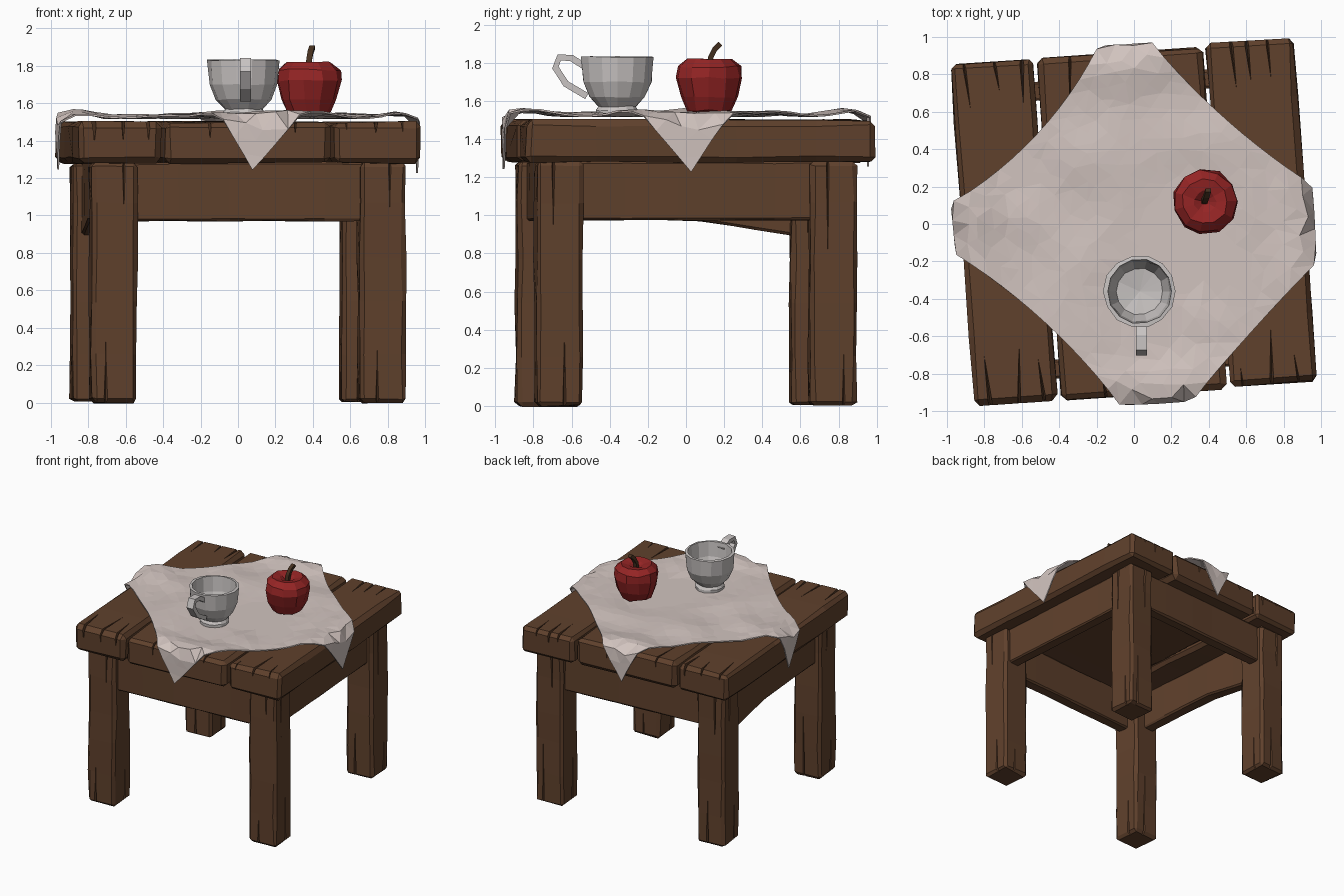
import bpy, bmesh, math, random
from mathutils import Vector, Matrix, noise

random.seed(4)
if "Cube" in bpy.data.objects:
    bpy.data.objects.remove(bpy.data.objects["Cube"])

TURN = math.radians(4)
TOP = 1.5


def material(name, rgb):
    m = bpy.data.materials.new(name)
    m.use_nodes = True
    m.diffuse_color = (*rgb, 1)
    bsdf = m.node_tree.nodes["Principled BSDF"]
    bsdf.inputs["Base Color"].default_value = (*rgb, 1)
    bsdf.inputs["Roughness"].default_value = 0.8
    return m


WOOD = material("brown wood", (0.115, 0.052, 0.025))
LINEN = material("pale linen", (0.64, 0.55, 0.52))
CHINA = material("grey china", (0.58, 0.55, 0.54))
RED = material("apple red", (0.30, 0.018, 0.018))
STEM = material("stem brown", (0.06, 0.03, 0.014))


def finish(bm, name, mat=None):
    bmesh.ops.recalc_face_normals(bm, faces=bm.faces)
    me = bpy.data.meshes.new(name)
    bm.to_mesh(me)
    bm.free()
    ob = bpy.data.objects.new(name, me)
    bpy.context.collection.objects.link(ob)
    if mat:
        me.materials.append(mat)
    return ob


def apply_modifiers(ob):
    bpy.context.view_layer.objects.active = ob
    for m in list(ob.modifiers):
        bpy.ops.object.modifier_apply(modifier=m.name)


def beam(name, lo, hi, axis, cracks=(), bevel=0.022, wobble=0.006, drop=0.0):
    """Rough chamfered timber with wedge cracks (root, tip, half width, depth)."""
    lo, hi = Vector(lo), Vector(hi)
    bm = bmesh.new()
    bmesh.ops.create_cube(bm, size=1)
    for v in bm.verts:
        v.co = (lo + hi) / 2 + v.co * (hi - lo)
    # Split along the length, chamfer, then roughen
    normal = Vector([float(i == axis) for i in range(3)])
    for t in (0.2, 0.42, 0.6, 0.83):
        bmesh.ops.bisect_plane(bm, geom=bm.verts[:] + bm.edges[:] + bm.faces[:],
                               plane_co=lo.lerp(hi, t), plane_no=normal)
    sharp = [e for e in bm.edges if e.calc_face_angle(0) > 1]
    bmesh.ops.bevel(bm, geom=sharp, offset=bevel, segments=1, affect='EDGES')
    for v in bm.verts:
        if v.co.z < (lo.z + hi.z) / 2:
            v.co.z -= drop * max(0, (v.co[axis] - 0.1) / 0.5)
        v.co += Vector([random.uniform(-wobble, wobble) for _ in range(3)])
    ob = finish(bm, name, WOOD)
    if cracks:
        cb = bmesh.new()
        for root, tip, w, d in cracks:
            root, tip, w, d = map(Vector, (root, tip, w, d))
            r = root + (root - tip).normalized() * 0.03
            up = d * 0.25
            verts = [cb.verts.new(p) for p in (r + w - up, r - w - up, r + d, tip - up)]
            bmesh.ops.convex_hull(cb, input=verts)
        cutter = finish(cb, "crack_cutter")
        mod = ob.modifiers.new("cracks", 'BOOLEAN')
        mod.operation, mod.solver, mod.object = 'DIFFERENCE', 'EXACT', cutter
        apply_modifiers(ob)
        bpy.data.objects.remove(cutter)
    ob.rotation_euler.z = TURN
    return ob


# Table top planks, split at both ends
planks = {"left": (0.45, 0.92, -0.905, 0.935), "middle": (-0.455, 0.43, -0.912, 0.915),
          "right": (-0.92, -0.475, -0.91, 0.92)}
for side, (x0, x1, y0, y1) in planks.items():
    cracks = []
    for end, inward in ((y0, 1), (y1, -1)):
        for t in (0.2, 0.5, 0.78):
            x = x0 + (x1 - x0) * (t + random.uniform(-0.1, 0.1))
            length = random.uniform(0.12, 0.4)
            cracks.append(((x, end, TOP), (x + random.uniform(-0.03, 0.03), end + inward * length, TOP),
                           (random.uniform(0.008, 0.018), 0, 0), (0, 0, -random.uniform(0.05, 0.12))))
    beam(f"{side}_plank", (x0, y0, 1.28), (x1, y1, TOP), 1, cracks, 0.028)

# Legs, cracked from foot and head
H, C = 0.122, 0.72
for sx, side in ((1, "left"), (-1, "right")):
    for sy, end in ((-1, "front"), (1, "back")):
        cx, cy = sx * C, sy * C
        cracks = []
        for n in (Vector((1, 0, 0)), Vector((-1, 0, 0)), Vector((0, 1, 0)), Vector((0, -1, 0))):
            across = Vector((n.y, n.x, 0))
            for z, up, off in ((0, 1, 0.035), (1.28, -1, -0.04)):
                p = Vector((cx, cy, z)) + n * H + across * (off + random.uniform(-0.02, 0.02))
                tip = p + Vector((0, 0, up * random.uniform(0.25, 0.65)))
                cracks.append((p, tip, across * 0.012, -n * 0.035))
        beam(f"{end}_{side}_leg", (cx - H, cy - H, 0), (cx + H, cy + H, 1.285), 2, cracks)

# Aprons between the legs
A, T, S = 0.745, 0.05, 0.62
for s, end in ((-1, "front"), (1, "back")):
    beam(f"{end}_apron", (-S, s * A - T, 0.97), (S, s * A + T, 1.285), 0, bevel=0.012, wobble=0.003)
for s, side in ((1, "left"), (-1, "right")):
    beam(f"{side}_apron", (s * A - T, -S, 0.975), (s * A + T, S, 1.285), 1,
         bevel=0.012, wobble=0.003, drop=0.08 if s < 0 else 0)

# Tablecloth: a wrinkled square laid cornerwise, folded over the table edges
N, EDGE = 18, 0.925
front, right, back, left = (Vector(p) for p in ((0.01, -1.215), (1.23, -0.04), (0.0, 1.2), (-1.21, 0.07)))
pinch = {"front_right": 0.03, "back_right": 0.10, "back_left": 0.17, "front_left": 0.12}
bm = bmesh.new()
bmesh.ops.create_grid(bm, x_segments=N, y_segments=N, size=1)
for v in bm.verts:
    u, w = v.co.x, v.co.y
    a, b = (u + 1) / 2, (w + 1) / 2
    p = front.lerp(right, a).lerp(left.lerp(back, a), b)
    # Pull each side of the square inward at its middle
    bow_u, bow_w = 1 - w * w, 1 - u * u
    if u > 0:
        p += Vector((-1, -1)) * 0.707 * pinch["back_right"] * u ** 2 * bow_u
    else:
        p += Vector((1, 1)) * 0.707 * pinch["front_left"] * u ** 2 * bow_u
    if w > 0:
        p += Vector((1, -1)) * 0.707 * pinch["back_left"] * w ** 2 * bow_w
    else:
        p += Vector((-1, 1)) * 0.707 * pinch["front_right"] * w ** 2 * bow_w
    if max(abs(u), abs(w)) < 0.99:
        p += Vector((random.uniform(-0.02, 0.02), random.uniform(-0.02, 0.02)))
    wave = noise.noise(Vector((p.x * 3.2, p.y * 3.2, 0.7)))
    z = TOP + 0.022 + 0.03 * max(0, wave + 0.1)
    # Raised hem close to the fold, then a straight drop beyond it
    far = max(abs(p.x), abs(p.y))
    z += 0.022 * max(0, 1 - abs(far - 0.84) / 0.14)
    over = max(0, far - EDGE)
    if over:
        k = 0 if abs(p.x) > abs(p.y) else 1
        p[k] = math.copysign(EDGE + min(over, 0.035) + 0.012 * wave, p[k])
        z -= max(0, over - 0.01)
    v.co = (p.x, p.y, z)
bmesh.ops.triangulate(bm, faces=bm.faces)
cloth = finish(bm, "tablecloth", LINEN)
thick = cloth.modifiers.new("thickness", 'SOLIDIFY')
thick.thickness, thick.offset = 0.01, 0
cloth.rotation_euler.z = TURN


def lathe(name, profile, sides, centre, mat, wobble=0.0):
    bm = bmesh.new()
    verts = [bm.verts.new((r, 0, z)) for r, z in profile]
    edges = [bm.edges.new(pair) for pair in zip(verts, verts[1:])]
    bmesh.ops.spin(bm, geom=verts + edges, axis=(0, 0, 1), cent=(0, 0, 0),
                   steps=sides, angle=math.tau)
    bmesh.ops.remove_doubles(bm, verts=bm.verts, dist=0.0005)
    for v in bm.verts:
        v.co += Vector([random.uniform(-wobble, wobble) for _ in range(3)])
    ob = finish(bm, name, mat)
    ob.location = (*centre, 0)
    return ob


def strip(name, path, width, thickness, mat):
    """Tapering square bar swept along a path lying in the y-z plane."""
    bm = bmesh.new()
    rings = []
    for i, p in enumerate(path):
        p = Vector(p)
        d = (Vector(path[min(i + 1, len(path) - 1)]) - Vector(path[max(i - 1, 0)])).normalized()
        side = Vector((1, 0, 0))
        out = d.cross(side).normalized()
        rings.append([bm.verts.new(p + side * a * width / 2 + out * b * thickness / 2)
                      for a, b in ((-1, -1), (1, -1), (1, 1), (-1, 1))])
    for r0, r1 in zip(rings, rings[1:]):
        for i in range(4):
            j = (i + 1) % 4
            bm.faces.new((r0[i], r0[j], r1[j], r1[i]))
    bm.faces.new(rings[0])
    bm.faces.new(rings[-1])
    return finish(bm, name, mat)


# Cup with hollow bowl and foot ring, and its handle
lathe("cup", [(0, 1.53), (0.112, 1.525), (0.115, 1.55), (0.1, 1.57), (0.148, 1.62), (0.182, 1.7),
              (0.194, 1.83), (0.172, 1.832), (0.162, 1.71), (0.125, 1.62), (0, 1.6)],
      14, (0.03, -0.36), CHINA, 0.003)
strip("cup_handle", [(0.04, -0.53, 1.78), (0.04, -0.60, 1.825), (0.04, -0.665, 1.828), (0.04, -0.685, 1.775),
                     (0.04, -0.63, 1.69), (0.04, -0.52, 1.625)], 0.06, 0.035, CHINA)

# Apple with dimple and bent stem
lathe("apple", [(0, 1.56), (0.07, 1.54), (0.115, 1.55), (0.15, 1.62), (0.175, 1.72), (0.168, 1.78),
                (0.12, 1.822), (0.06, 1.808), (0, 1.765)], 11, (0.38, 0.12), RED, 0.006)
strip("apple_stem", [(0.375, 0.12, 1.76), (0.38, 0.13, 1.83), (0.387, 0.15, 1.87), (0.397, 0.18, 1.9)],
      0.03, 0.028, STEM)
